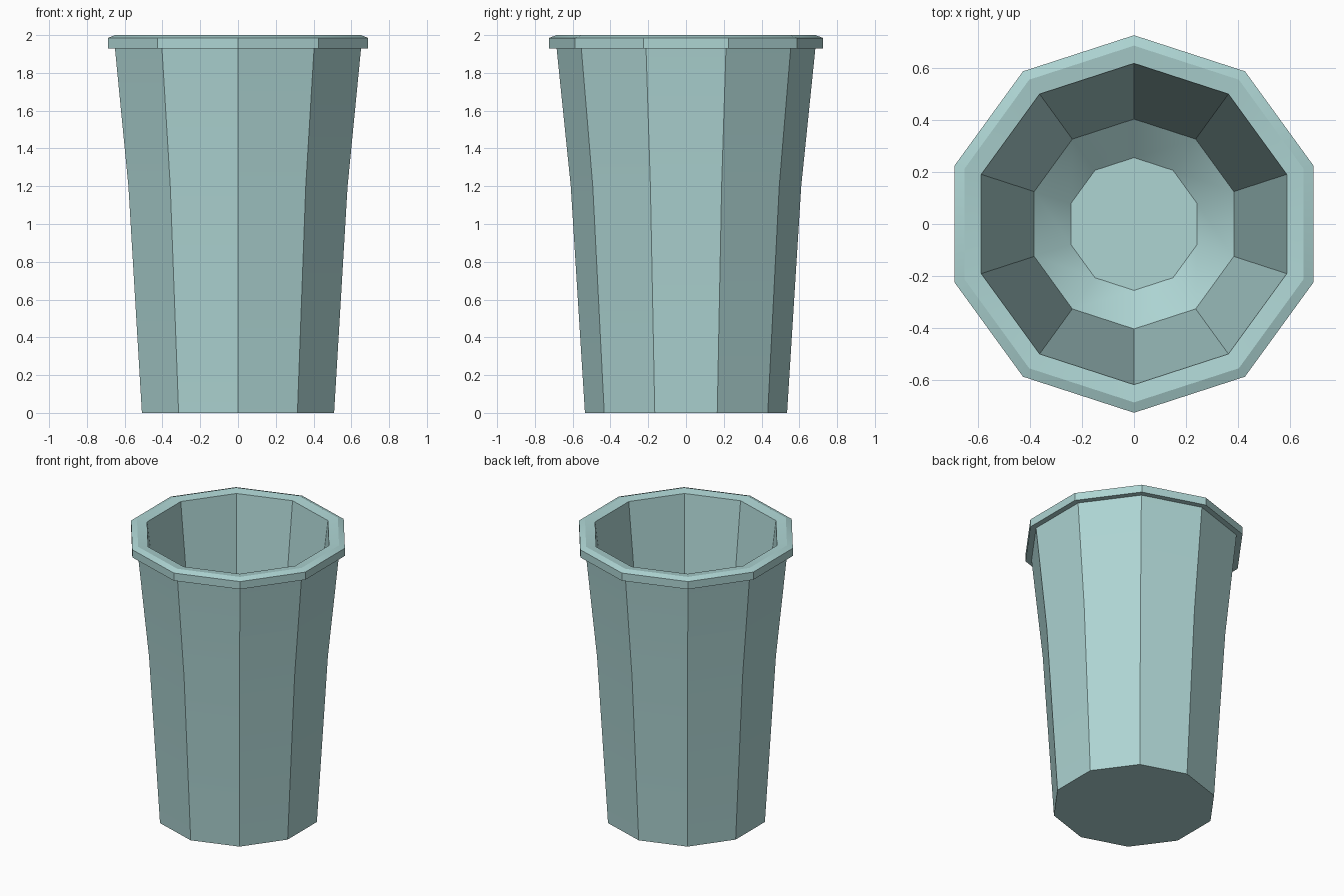
import bpy, bmesh, math

if "Cube" in bpy.data.objects:
    bpy.data.objects.remove(bpy.data.objects["Cube"])

SIDES = 10

# Single pale teal material
teal = bpy.data.materials.new("pale_teal")
teal.use_nodes = True
colour = (0.42, 0.66, 0.65, 1.0)
teal.diffuse_color = colour
bsdf = teal.node_tree.nodes["Principled BSDF"]
bsdf.inputs["Base Color"].default_value = colour
bsdf.inputs["Roughness"].default_value = 0.7


def lathe(name, profile):
    """Turn (radius, z) points into a ten-sided shell, capped at both ends."""
    bm = bmesh.new()
    rings = []
    for r, z in profile:
        angles = [math.pi / 2 + i * math.tau / SIDES for i in range(SIDES)]
        rings.append([bm.verts.new((r * math.cos(a), r * math.sin(a), z)) for a in angles])
    for low, high in zip(rings, rings[1:]):
        for i in range(SIDES):
            j = (i + 1) % SIDES
            bm.faces.new((low[i], low[j], high[j], high[i]))
    bm.faces.new(rings[0][::-1])
    bm.faces.new(rings[-1])
    bmesh.ops.recalc_face_normals(bm, faces=bm.faces)
    mesh = bpy.data.meshes.new(name)
    bm.to_mesh(mesh)
    bm.free()
    mesh.materials.append(teal)
    obj = bpy.data.objects.new(name, mesh)
    bpy.context.collection.objects.link(obj)
    return obj


# Cup: outer wall, overhanging rim, then the hollow inside down to its floor
cup = lathe("cup", [
    (0.535, 0.0), (0.61, 1.2), (0.685, 1.93),                       # outer wall
    (0.725, 1.93), (0.725, 1.985), (0.685, 2.0), (0.617, 1.99),     # rim
    (0.403, 0.2), (0.255, 0.08),                                    # inside
])

# Soft rim top and inner slope, crisp vertical edges
bpy.ops.object.select_all(action="DESELECT")
cup.select_set(True)
bpy.context.view_layer.objects.active = cup
bpy.ops.object.shade_smooth_by_angle(angle=math.radians(30))
